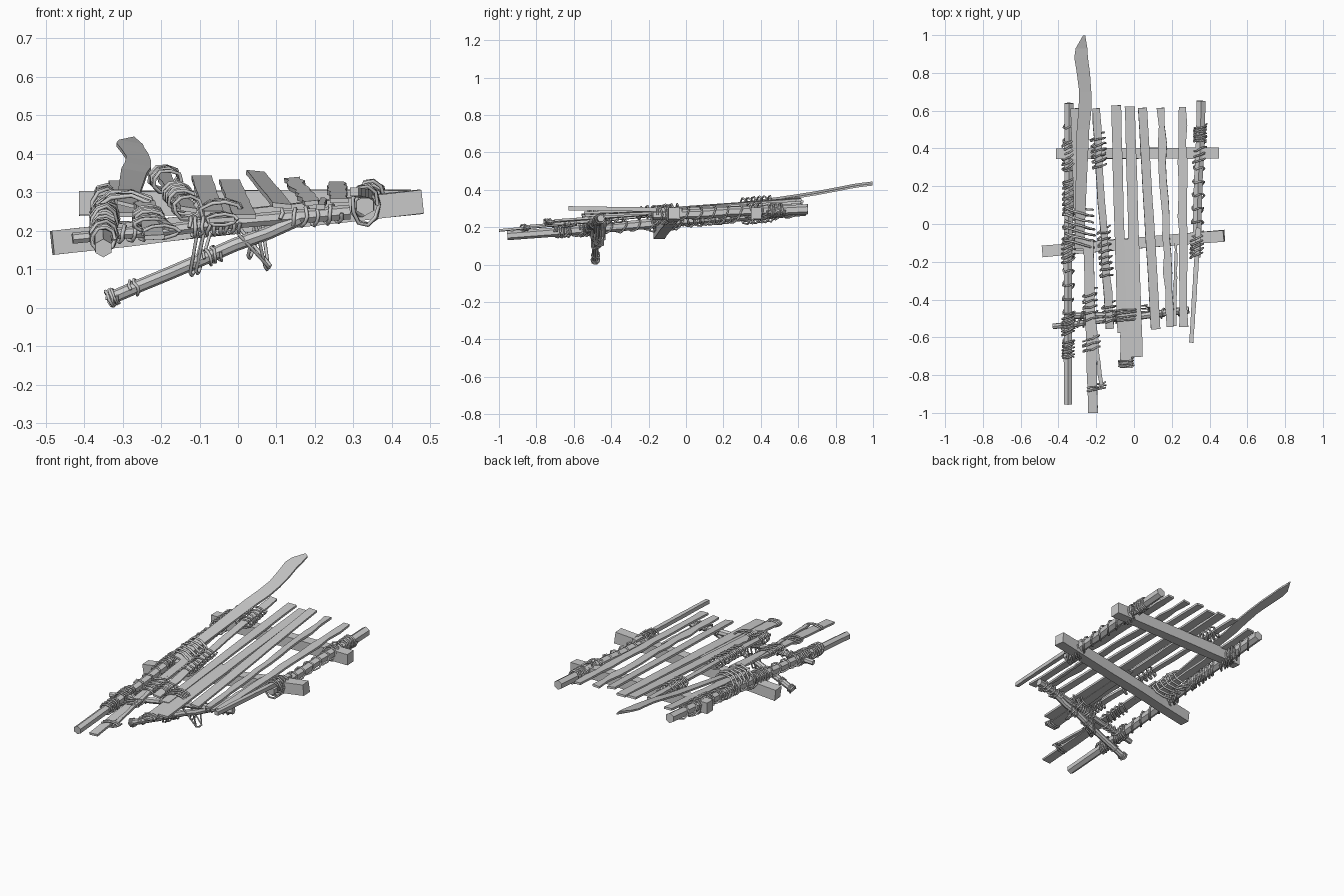
import bpy, bmesh, math, random
from mathutils import Vector as V

if "Cube" in bpy.data.objects:
    bpy.data.objects.remove(bpy.data.objects["Cube"])

random.seed(4)


def skin(name, rings):
    """Closed flat-shaded mesh lofted through matching rings of points."""
    bm = bmesh.new()
    loops = [[bm.verts.new(p) for p in r] for r in rings]
    n = len(loops[0])
    for a, b in zip(loops, loops[1:]):
        for i in range(n):
            bm.faces.new((a[i], a[(i + 1) % n], b[(i + 1) % n], b[i]))
    bm.faces.new(loops[0][::-1])
    bm.faces.new(loops[-1])
    bmesh.ops.recalc_face_normals(bm, faces=bm.faces)
    me = bpy.data.meshes.new(name)
    bm.to_mesh(me)
    bm.free()
    ob = bpy.data.objects.new(name, me)
    bpy.context.collection.objects.link(ob)
    return ob


def frame(a, b):
    d = (b - a).normalized()
    side = d.cross(V((0, 0, 1))).normalized()
    return d, side, side.cross(d)


def pole(name, a, b, r0, r1, sides=6, wobble=0.003, segs=6):
    a, b = V(a), V(b)
    d, s, u = frame(a, b)
    rings = []
    for k in range(segs + 1):
        t = k / segs
        c = a.lerp(b, t)
        if 0 < k < segs:
            c += s * random.uniform(-wobble, wobble) + u * random.uniform(-wobble, wobble)
        r = r0 + (r1 - r0) * t
        rings.append([c + r * (s * math.sin(q) + u * math.cos(q))
                      for q in (2 * math.pi * i / sides for i in range(sides))])
    return skin(name, rings)


def beam(name, a, b, w, h, segs=5):
    a, b = V(a), V(b)
    d, s, u = frame(a, b)
    rings = []
    for k in range(segs + 1):
        c = a.lerp(b, k / segs)
        rings.append([c + s * (x * w / 2 + random.uniform(-.002, .002))
                      + u * (z * h / 2 + random.uniform(-.002, .002))
                      for x, z in ((-1, -1), (1, -1), (1, 1), (-1, 1))])
    return skin(name, rings)


def plank(name, a, b, w0, w1, thick=0.012, chip=0.002, roll=0.0, segs=12):
    """Board with slightly chipped long edges; roll tilts it sideways."""
    a, b = V(a), V(b)
    d, s, u = frame(a, b)
    s2 = s * math.cos(roll) + u * math.sin(roll)
    u2 = s2.cross(d)
    rings = []
    for k in range(segs + 1):
        t = k / segs
        c = a.lerp(b, t)
        w = (w0 + (w1 - w0) * t) / 2
        l, r = w - random.uniform(0, chip), w - random.uniform(0, chip)
        h = u2 * thick / 2
        rings.append([c - s2 * l - h, c + s2 * r - h, c + s2 * r + h, c - s2 * l + h])
    return skin(name, rings)


def rope(name, pts, r=0.005):
    cu = bpy.data.curves.new(name, 'CURVE')
    cu.dimensions = '3D'
    cu.bevel_depth, cu.bevel_resolution, cu.use_fill_caps = r, 1, True
    sp = cu.splines.new('POLY')
    sp.points.add(len(pts) - 1)
    for p, q in zip(sp.points, pts):
        p.co = (*q, 1)
    ob = bpy.data.objects.new(name, cu)
    bpy.context.collection.objects.link(ob)
    bpy.ops.object.select_all(action='DESELECT')
    ob.select_set(True)
    bpy.context.view_layer.objects.active = ob
    bpy.ops.object.convert(target='MESH')


def wrap(name, a, b, rw, rh, turns, r=0.005, slant=0.0):
    """Rope wound around the line a-b with an oval section."""
    a, b = V(a), V(b)
    d, s, u = frame(a, b)
    n = int(turns * 9)
    pts = []
    for i in range(n + 1):
        q = 2 * math.pi * i / 9
        j = 1 + random.uniform(-.06, .1)
        pts.append(a.lerp(b, i / n) + s * rw * j * math.cos(q) + u * rh * j * math.sin(q)
                   + d * (slant * math.cos(q) + random.uniform(-.004, .004)))
    rope(name, pts, r)


# side poles
L0, L1 = V((-.35, -.955, .155)), V((-.345, .64, .29))
R0, R1 = V((.33, -.175, .265)), V((.355, .652, .297))
pole("left_pole", L0, L1, .024, .028)
pole("right_pole", R0, R1, .026, .027)
plank("right_rail", (.303, -.628, .302), (.342, -.02, .293), .024, .03, .022)

# square cross beams
beam("back_cross_beam", (-.413, .372, .272), (.45, .376, .275), .057, .062)
beam("middle_cross_beam", (-.483, -.145, .17), (.477, -.062, .276), .06, .062)

# front round stick and the leg lashed to it
S0, S1 = V((-.43, -.542, .18)), V((.29, -.455, .248))
G0, G1 = V((-.338, -.485, .022)), V((.16, -.475, .232))
pole("front_stick", S0, S1, .015, .02, 7)
pole("leg_stick", G0, G1, .017, .018, 8)

# deck planks: front point, back point, widths, chip, roll
planks = [
    ((-.285, -.14, .242), (-.315, .612, .325), .055, .05, .004, .0),
    ((-.217, -1.0, .183), (-.242, -.08, .272), .055, .055, .003, .05),
    ((-.172, -.865, .205), (-.262, -.1, .268), .026, .03, .006, .0),
    ((-.127, -.555, .255), (-.203, .612, .352), .052, .05, .01, -.15),
    ((-.063, -.575, .245), (-.095, .628, .338), .052, .055, .002, .0),
    ((-.042, -.762, .228), (-.042, -.08, .278), .07, .04, .004, .05),
    ((.016, -.703, .237), (-.022, .622, .328), .062, .055, .002, .0),
    ((.115, -.557, .265), (.045, .615, .35), .052, .05, .002, -.1),
    ((.19, -.545, .272), (.143, .615, .333), .052, .052, .013, .1),
    ((.215, -.54, .262), (.222, -.1, .28), .03, .02, .006, .0),
    ((.262, -.545, .278), (.255, .62, .322), .058, .055, .01, .0),
]
for i, (a, b, w0, w1, chip, roll) in enumerate(planks):
    plank(f"deck_plank_{i + 1}", a, b, w0, w1, chip=chip, roll=roll)

# long curved blade-ended plank
rings = []
for x, y, z, w in [(-.29, -.13, .268, .05), (-.28, .2, .312, .058), (-.27, .5, .352, .066),
                   (-.26, .6, .367, .068), (-.258, .7, .383, .064), (-.268, .8, .402, .07),
                   (-.28, .88, .418, .072), (-.278, .93, .426, .062), (-.264, .998, .434, .012)]:
    rings.append([(x + sx * w / 2, y, z + sz * .005 - sx * .006)
                  for sx, sz in ((-1, -1), (1, -1), (1, 1), (-1, 1))])
skin("blade_plank", rings)


# rope lashings along the poles and planks: y range, half sizes, turns, slant
def along(a, b, y):
    a, b = V(a), V(b)
    return a.lerp(b, (y - a.y) / (b.y - a.y))


def lashings(name, a, b, rows, r=.005):
    for i, (y0, y1, rw, rh, turns, slant) in enumerate(rows):
        wrap(f"{name}_{i + 1}", along(a, b, y0), along(a, b, y1), rw, rh, turns, r, slant)


lashings("left_pole_rope", L0, L1, [
    (-.72, .57, .029, .032, 17, .02), (-.7, -.63, .031, .033, 4, .012),
    (-.58, -.48, .033, .036, 6, .015), (-.2, -.05, .034, .042, 6, .02),
    (.05, .25, .031, .034, 7, .02), (.3, .45, .034, .045, 6, .025)])
lashings("right_pole_rope", R0, R1, [
    (-.15, .42, .03, .031, 8, .02), (-.17, -.06, .033, .05, 5, .02),
    (.44, .52, .032, .034, 7, .008), (.33, .42, .032, .045, 3, .02)])
lashings("left_plank_rope", (-.29, -.14, .24), (-.29, .6, .31),
         [(-.11, .09, .075, .045, 6, -.015)], .006)
lashings("long_plank_rope", planks[1][0], planks[1][1], [
    (-.51, -.35, .037, .02, 5, .015), (-.67, -.6, .045, .016, 2.5, .02)])
lashings("double_plank_rope", (-.198, -.9, .195), (-.235, -.2, .26),
         [(-.88, -.85, .048, .016, 2, .008)])
lashings("fourth_plank_rope", planks[3][0], planks[3][1], [
    (.3, .47, .038, .03, 6, .015), (-.28, -.02, .034, .028, 8, .012),
    (-.52, -.42, .036, .03, 4, .01)])
lashings("centre_plank_rope", planks[5][0], planks[5][1], [
    (-.755, -.715, .039, .014, 3, .006), (-.51, -.44, .055, .03, 4, .008)])

# rope on the front stick and leg
for i, (t0, t1, rad, n) in enumerate([(.1, .3, .021, 5), (.42, .6, .024, 8), (.75, .97, .024, 5)]):
    wrap(f"front_stick_rope_{i + 1}", S0.lerp(S1, t0), S0.lerp(S1, t1), rad, rad, n)
for i, (t0, t1, n) in enumerate([(.0, .04, 4), (.12, .16, 1.5), (.5, .58, 3)]):
    wrap(f"leg_rope_{i + 1}", G0.lerp(G1, t0), G0.lerp(G1, t1), .021, .021, n, .004)

# hanging zigzag ropes joining leg and stick
for i, (xt, zt, xb, zb) in enumerate([(-.1, .23, -.12, .09), (-.08, .235, -.105, .095),
                                      (-.03, .225, .08, .11), (.04, .24, .075, .105),
                                      (.05, .24, .03, .135)]):
    y = -.485 + .008 * i
    rope(f"hanging_rope_{i + 1}", [(xt, y - .025, zt), (xb - .004, y - .018, zb), (xb, y, zb - .006),
                                   (xb + .004, y + .018, zb), (xt + .02, y + .025, zt)], .0045)

# rest the lowest point on the ground
low = min((o.matrix_world @ v.co).z for o in bpy.data.objects for v in o.data.vertices)
for o in bpy.data.objects:
    o.location.z -= low
